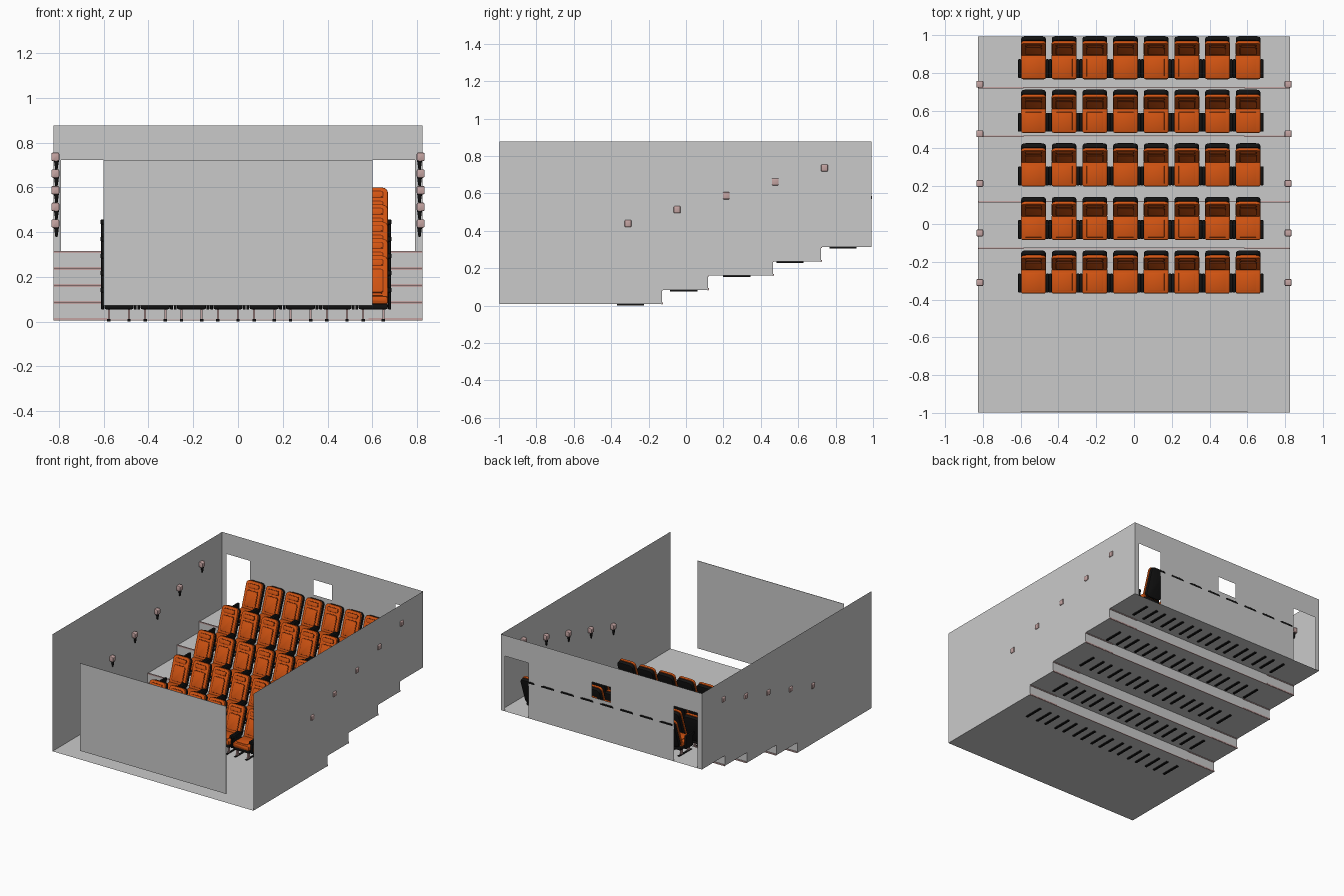
import bpy, bmesh, math
from mathutils import Matrix, Vector

cube = bpy.data.objects.get("Cube")
if cube:
    bpy.data.objects.remove(cube, do_unlink=True)


def material(name, rgb):
    m = bpy.data.materials.new(name)
    m.use_nodes = True
    m.diffuse_color = (*rgb, 1)
    bsdf = m.node_tree.nodes["Principled BSDF"]
    bsdf.inputs["Base Color"].default_value = (*rgb, 1)
    bsdf.inputs["Roughness"].default_value = 0.7
    return m


GREY = material("wall grey", (0.59, 0.59, 0.59))
ORANGE = material("orange fabric", (0.66, 0.09, 0.006))
SEAM = material("dark orange seam", (0.2, 0.025, 0.003))
BLACK = material("black plastic", (0.006, 0.006, 0.006))
PINK = material("pale pink metal", (0.55, 0.37, 0.36))


def finish(bm, name, mat, loc=(0, 0, 0)):
    bmesh.ops.recalc_face_normals(bm, faces=bm.faces)
    me = bpy.data.meshes.new(name)
    bm.to_mesh(me)
    bm.free()
    me.materials.append(mat)
    ob = bpy.data.objects.new(name, me)
    ob.location = loc
    bpy.context.collection.objects.link(ob)
    return ob


def add_box(bm, size, center, corner=0, edge=0, tilt=0):
    """Box with rounded front outline (corner) and softened rims (edge)."""
    b = bmesh.new()
    bmesh.ops.create_cube(b, size=1, matrix=Matrix.Diagonal((*size, 1)))
    if corner:
        along_y = [e for e in b.edges
                   if abs(e.verts[0].co.y - e.verts[1].co.y) > size[1] / 2]
        bmesh.ops.bevel(b, geom=along_y, offset=corner, segments=4,
                        profile=0.5, affect='EDGES')
    if edge:
        rims = [e for e in b.edges if e.calc_face_angle(0) > 0.6]
        bmesh.ops.bevel(b, geom=rims, offset=edge, segments=2,
                        profile=0.5, affect='EDGES')
    b.transform(Matrix.Translation(center) @ Matrix.Rotation(-tilt, 4, 'X'))
    me = bpy.data.meshes.new("part")
    b.to_mesh(me)
    b.free()
    bm.from_mesh(me)
    bpy.data.meshes.remove(me)


def repeat(ob, count, step):
    mod = ob.modifiers.new("Repeat", 'ARRAY')
    mod.count = count
    mod.use_relative_offset = False
    mod.use_constant_offset = True
    mod.constant_offset_displace = step


# Room dimensions
W, FRONT, BACK, TOP = 0.825, -0.997, 0.993, 0.876
FLOOR, RISE = 0.008, 0.076
STEPS = [-0.128, 0.118, 0.465, 0.722]
LEVELS = [FLOOR + RISE * i for i in range(5)]

# Stepped floor line
line = [(FRONT, FLOOR)]
for y, low, high in zip(STEPS, LEVELS, LEVELS[1:]):
    line += [(y, low), (y, high)]
line.append((BACK, LEVELS[-1]))

bm = bmesh.new()
for (y1, z1), (y2, z2) in zip(line, line[1:]):
    bm.faces.new([bm.verts.new(p) for p in
                  ((-W, y1, z1), (W, y1, z1), (W, y2, z2), (-W, y2, z2))])
bmesh.ops.remove_doubles(bm, verts=bm.verts, dist=1e-5)
finish(bm, "stepped_floor", GREY)

# Side walls follow the steps
for name, x in (("left_wall", W), ("right_wall", -W)):
    bm = bmesh.new()
    outline = line + [(BACK, TOP), (FRONT, TOP)]
    bm.faces.new([bm.verts.new((x, y, z)) for y, z in outline])
    finish(bm, name, GREY)

# Back wall with two doorways and a projection window
bm = bmesh.new()
xs = [-W, -0.79, -0.597, -0.075, 0.075, 0.597, 0.79, W]
zs = [LEVELS[-1], 0.61, 0.722, TOP]
for i in range(7):
    for k in range(3):
        doorway = i in (1, 5) and k < 2
        window = i == 3 and k == 1
        if doorway or window:
            continue
        bm.faces.new([bm.verts.new((xs[a], BACK, zs[c])) for a, c in
                      ((i, k), (i + 1, k), (i + 1, k + 1), (i, k + 1))])
bmesh.ops.remove_doubles(bm, verts=bm.verts, dist=1e-5)
finish(bm, "back_wall", GREY)

# Screen
bm = bmesh.new()
add_box(bm, (1.2, 0.003, 0.65), (0, FRONT + 0.002, 0.397))
finish(bm, "screen", GREY)

# Step lights along the aisles, thin trim at the foot of each riser
bm = bmesh.new()
for y, low, high in zip(STEPS, LEVELS, LEVELS[1:]):
    add_box(bm, (2 * W, 0.005, 0.005), (0, y, low))
    for side in (-1, 1):
        for z in (low + 0.004, high):
            add_box(bm, (0.24, 0.009, 0.009), (side * 0.704, y, z))
finish(bm, "step_lights", PINK)

# Wall lamps: globe and tapered holder on each side
for side, word in ((1, "left"), (-1, "right")):
    spot = (side * 0.816, -0.31, 0.438)
    bm = bmesh.new()
    add_box(bm, (0.036, 0.036, 0.038), (0, 0, 0), 0.008, 0.005)
    globes = finish(bm, word + "_lamp_globes", PINK, spot)
    bm = bmesh.new()
    bmesh.ops.create_cone(bm, cap_ends=True, segments=10, radius1=0.005,
                          radius2=0.012, depth=0.045,
                          matrix=Matrix.Translation((-side * 0.005, 0, -0.037)))
    holders = finish(bm, word + "_lamp_holders", BLACK, spot)
    for ob in (globes, holders):
        repeat(ob, 5, (0, 0.2625, 0.0745))


# Seats: every part is modelled once and repeated over columns and rows
def seat_part(name, mat, boxes):
    bm = bmesh.new()
    for args in boxes:
        add_box(bm, *args)
    ob = finish(bm, name, mat, (-0.532, -0.369, FLOOR))
    repeat(ob, 8, (0.1623, 0, 0))
    repeat(ob, 5, (0, 0.2838, RISE))
    return ob


LEAN = math.radians(19)
UP = Vector((0, math.sin(LEAN), math.cos(LEAN)))
OUT = Vector((0, -math.cos(LEAN), math.sin(LEAN)))
REST = Vector((0, 0.168, 0.182))


def on_rest(up, out):
    return REST + UP * up + OUT * out


seat_part("seat_cushion", ORANGE, [
    ((0.132, 0.138, 0.036), (0, 0.069, 0.088), 0.01, 0.01),
    ((0.086, 0.095, 0.006), (0, 0.062, 0.107), 0, 0.002)])
seat_part("seat_pan", BLACK, [
    ((0.13, 0.14, 0.028), (0, 0.08, 0.061), 0.008, 0.006)])
seat_part("backrest", ORANGE, [
    ((0.132, 0.018, 0.215), on_rest(0, 0.006), 0.026, 0.006, LEAN)])
seat_part("backrest_shell", BLACK, [
    ((0.13, 0.028, 0.212), on_rest(0, -0.017), 0.026, 0.008, LEAN)])
seat_part("backrest_seams", SEAM, [
    ((0.092, 0.004, 0.116), on_rest(-0.015, 0.015), 0.012, 0, LEAN),
    ((0.092, 0.004, 0.034), on_rest(0.073, 0.015), 0.012, 0, LEAN)])
seat_part("backrest_pads", ORANGE, [
    ((0.084, 0.008, 0.108), on_rest(-0.015, 0.016), 0.01, 0.002, LEAN),
    ((0.084, 0.008, 0.027), on_rest(0.073, 0.016), 0.01, 0.002, LEAN)])
seat_part("armrests", BLACK, [
    ((0.017, 0.1, 0.022), (s * 0.073, 0.056, 0.133), 0.004, 0.004)
    for s in (-1, 1)] + [
    ((0.012, 0.085, 0.085), (s * 0.073, 0.064, 0.088), 0.003, 0.003)
    for s in (-1, 1)])
seat_part("seat_feet", BLACK, [
    ((0.015, 0.145, 0.012), (s * 0.045, 0.073, -0.002), 0, 0)
    for s in (-1, 1)])
seat_part("seat_legs", PINK, [
    ((0.009, 0.02, 0.05), (s * 0.045, y, 0.026), 0, 0)
    for s in (-1, 1) for y in (0.03, 0.11)])

# Smooth the rounded parts while keeping hard edges
smooth = ("seat", "back", "arm", "left_lamp", "right_lamp")
for ob in bpy.context.scene.objects:
    ob.select_set(ob.type == 'MESH' and ob.name.startswith(smooth))
    if ob.select_get():
        bpy.context.view_layer.objects.active = ob
bpy.ops.object.shade_smooth_by_angle(angle=math.radians(40))
